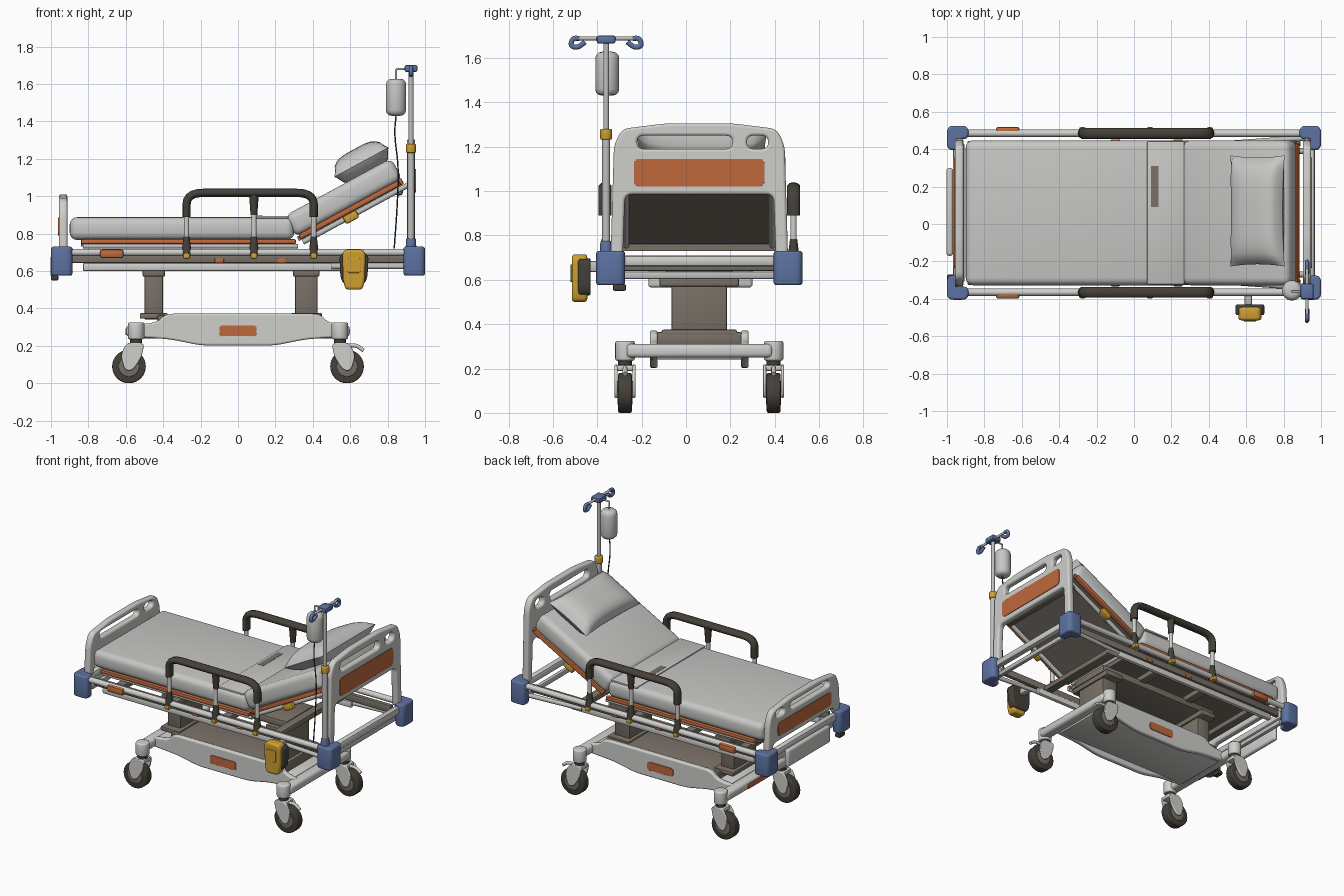
import bpy, bmesh, math
from mathutils import Vector as V, Matrix as M

if "Cube" in bpy.data.objects:
    bpy.data.objects.remove(bpy.data.objects["Cube"])

YC = 0.06                      # bed centreline; the pump makes the model lopsided
TILT = math.radians(28.5)      # backrest angle

def mat(name, r, g, b):
    m = bpy.data.materials.new(name)
    m.diffuse_color = (r, g, b, 1)
    m.use_nodes = True
    m.node_tree.nodes["Principled BSDF"].inputs["Base Color"].default_value = m.diffuse_color
    return m

WHITE = mat("white_plastic", .62, .62, .60)
FABRIC = mat("grey_fabric", .57, .57, .56)
METAL = mat("pale_metal", .52, .52, .51)
ORANGE = mat("orange", .52, .14, .045)
BLUE = mat("blue", .11, .17, .36)
GOLD = mat("gold", .62, .35, .03)
DARK = mat("dark_brown", .06, .051, .041)
BROWN = mat("brown_grey", .19, .165, .135)

def add(name, data, m):
    o = bpy.data.objects.new(name, data)
    bpy.context.collection.objects.link(o)
    data.materials.append(m)
    return o

def from_bm(name, bm, m):
    me = bpy.data.meshes.new(name)
    bm.to_mesh(me)
    bm.free()
    return add(name, me, m)

def box(name, c, d, m, bev=0.0, seg=2, rot=None):
    bm = bmesh.new()
    bmesh.ops.create_cube(bm, size=1, matrix=M.Diagonal((*d, 1)))
    if bev:
        bmesh.ops.bevel(bm, geom=bm.edges[:], offset=bev, segments=seg, profile=.5, affect='EDGES')
    o = from_bm(name, bm, m)
    o.location = c
    if rot:
        o.rotation_euler = rot
    return o

def cyl(name, a, b, r, m, r2=None, bev=0.0, n=24):
    a, b = V(a), V(b)
    bm = bmesh.new()
    bmesh.ops.create_cone(bm, cap_ends=True, segments=n, radius1=r, radius2=r if r2 is None else r2, depth=(b - a).length)
    if bev:
        rim = [e for e in bm.edges if abs(e.verts[0].co.z - e.verts[1].co.z) < 1e-5]
        bmesh.ops.bevel(bm, geom=rim, offset=bev, segments=3, profile=.5, affect='EDGES')
    bm.transform(M.Translation((a + b) / 2) @ (b - a).to_track_quat('Z', 'Y').to_matrix().to_4x4())
    return from_bm(name, bm, m)

def rounded(pts, r, closed, n=5):
    # replace every corner by a short curve
    pts = [V((*p, 0)) if len(p) == 2 else V(p) for p in pts]
    out = []
    for i, p in enumerate(pts):
        if not closed and i in (0, len(pts) - 1):
            out.append(p)
            continue
        a, b = pts[i - 1], pts[(i + 1) % len(pts)]
        s = p + (a - p).normalized() * min(r, (a - p).length * .48)
        e = p + (b - p).normalized() * min(r, (b - p).length * .48)
        out += [s * (1 - t) ** 2 + p * 2 * t * (1 - t) + e * t * t for t in (k / n for k in range(n + 1))]
    return out

def curve(name, loops, closed, m, **kw):
    cu = bpy.data.curves.new(name, 'CURVE')
    for k, v in kw.items():
        setattr(cu, k, v)
    for pts in loops:
        sp = cu.splines.new('POLY')
        sp.points.add(len(pts) - 1)
        for q, p in zip(sp.points, pts):
            q.co = (*p, 1)
        sp.use_cyclic_u = closed
    o = add(name, cu, m)
    bpy.ops.object.select_all(action='DESELECT')
    o.select_set(True)
    bpy.context.view_layer.objects.active = o
    bpy.ops.object.convert(target='MESH')
    return bpy.context.view_layer.objects.active

def tube(name, pts, r, m, bend=.03):
    return curve(name, [rounded(pts, bend, False)], False, m, dimensions='3D', bevel_depth=r, bevel_resolution=3, use_fill_caps=True)

AXES = {'x': M(((0, 0, 1, 0), (1, 0, 0, 0), (0, 1, 0, 0), (0, 0, 0, 1))),
        'y': M(((1, 0, 0, 0), (0, 0, -1, 0), (0, 1, 0, 0), (0, 0, 0, 1))),
        'z': M.Identity(4)}

def slab(name, loops, axis, c, thick, m, bev=.006):
    # loops: list of (points, corner radius); later loops are holes
    o = curve(name, [rounded(p, r, True) for p, r in loops], True, m, dimensions='2D', fill_mode='BOTH',
              extrude=thick / 2 - bev, bevel_depth=bev, bevel_resolution=2, offset=-bev)
    o.data.transform(AXES[axis])
    o.location = c
    return o

def rect(a0, a1, b0, b1):
    return [(a0, b0), (a1, b0), (a1, b1), (a0, b1)]

def incl(u, w):
    # point on the backrest: u along the slope, w off it
    return .31 + u * math.cos(TILT) - w * math.sin(TILT), .78 + u * math.sin(TILT) + w * math.cos(TILT)

# mattress, folded sheet with dark gap, and backrest cushion
box("mattress", (-.30, 0, .827), (1.20, .775, .122), FABRIC, .04, 4)
box("folded_sheet", (.17, 0, .888), (.20, .765, .014), FABRIC, .006, 2)
box("sheet_gap", (.112, .14, .892), (.04, .22, .009), BROWN)
x, z = incl(.325, .065)
box("back_cushion", (x, 0, z), (.65, .775, .13), FABRIC, .04, 4, (0, -TILT, 0))

# pillow with pinched corners
bm = bmesh.new()
for s in (1, -1):
    vs = bmesh.ops.create_grid(bm, x_segments=16, y_segments=20, size=1)['verts']
    for v in vs:
        a, b = v.co.x, v.co.y
        h = max(0, (1 - a ** 4) * (1 - b ** 4)) ** .55
        v.co = (a * .165 * (1 - .07 * (1 - b * b)), b * .297 * (1 - .04 * (1 - a * a)), s * h * .08)
    if s < 0:
        bmesh.ops.reverse_faces(bm, faces=list({f for v in vs for f in v.link_faces}))
bmesh.ops.remove_doubles(bm, verts=bm.verts[:], dist=1e-4)
pillow = from_bm("pillow", bm, FABRIC)
pillow.location, pillow.rotation_euler = (.66, .01, 1.182), (0, -TILT, 0)

# mattress deck: dark panels with orange edges
box("deck_panel", (-.27, 0, .745), (1.14, .72, .03), BROWN)
x, z = incl(.32, -.012)
box("back_panel", (x, 0, z), (.63, .72, .025), BROWN, rot=(0, -TILT, 0))
x2, z2 = incl(.635, -.005)
box("back_end_trim", (x2, 0, z2), (.02, .74, .035), ORANGE, .006, 2, (0, -TILT, 0))
for s in (-1, 1):
    box("deck_trim", (-.265, s * .372, .757), (1.15, .03, .026), ORANGE, .008)
    box("back_trim", (x, s * .372, z + .006), (.61, .03, .03), ORANGE, .008, 2, (0, -TILT, 0))
    p, q = incl(.02, -.04), incl(.66, -.04)
    tube("back_frame_tube", [(p[0], s * .33, p[1]), (q[0], s * .33, q[1])], .015, METAL)
    tube("deck_frame_tube", [(-.83, s * .36, .732), (.32, s * .36, .732)], .012, METAL)
    p = incl(.31, -.045)
    box("back_hinge", (p[0], s * .36, p[1]), (.08, .035, .045), GOLD, .01, 2, (0, -TILT, 0))
box("back_cross_tube", (incl(.6, -.05)[0], 0, incl(.6, -.05)[1]), (.04, .68, .035), BROWN, .012)

# bed frame
for s in (-1, 1):
    tube("upper_side_rail", [(-.92, s * .425, .70), (.92, s * .425, .70)], .02, WHITE)
    box("lower_side_rail", (-.12, s * .36, .622), (1.42, .03, .045), WHITE, .01)
    box("inner_side_rail", (0, s * .37, .668), (1.78, .03, .05), BROWN, .006)
    tube("head_side_rail", [(.5, s * .37, .625), (.92, s * .40, .625)], .015, METAL)
    box("rail_handle", (-.675, s * .437, .692), (.125, .045, .046), ORANGE, .012)
    for xx in (-.10, .235):
        box("rail_button", (xx, s * .385, .655), (.05, .016, .025), ORANGE, .005)
    box("end_rail", (s * .945, 0, .685), (.045, .72, .05), WHITE, .015)
    box("lower_end_rail", (s * .92, 0, .62), (.03, .74, .035), METAL, .01)
for xx in (-.72, -.3, .1, .5):
    box("cross_member", (xx, 0, .66), (.06, .74, .04), BROWN, .008)
box("foot_box", (-.985, .005, .625), (.035, .47, .12), WHITE, .015, 3)
box("foot_pedal", (-.98, -.36, .565), (.04, .06, .03), DARK, .008)

# blue corner bumpers
corner = [(.885, .465), (1, .465), (1, .335), (.93, .335), (.93, .395), (.885, .395)]
for sx in (-1, 1):
    for sy in (-1, 1):
        slab("corner_bumper", [([(sx * a, sy * b) for a, b in corner], .035)], 'z', (0, 0, .653), .155, BLUE, .012)

# head and foot boards with grip holes and an orange panel outside
def board(name, x, zt, zb, slot, panel):
    outline = [(-.345, .70), (-.335, zb), (.335, zb), (.345, .70), (.40, .70), (.385, zt - .10),
               (.35, zt - .025), (.15, zt), (-.15, zt), (-.35, zt - .025), (-.385, zt - .10), (-.40, .70)]
    slab(name, [(outline, .035), (rect(-.28, .15, *slot), .032), (rect(.215, .31, *slot), .032)],
         'x', (x, 0, 0), .045, WHITE, .012)
    s = math.copysign(1, x)
    slab(name + "_panel", [(rect(-.295, .295, *panel), .03)], 'x', (x + s * .023, 0, 0), .008, ORANGE, .001)
board("headboard", .925, 1.305, .985, (1.19, 1.25), (1.02, 1.145))
board("footboard", -.935, 1.01, .755, (.925, .972), (.79, .885))

# side guards
for s in (-1, 1):
    y = s * .425
    g = tube("guard_handrail", [(-.275, 0, .89), (-.275, 0, 1.018), (.405, 0, 1.018), (.405, 0, .89)], .022, DARK, .09)
    g.location.y, g.scale.y = y, 1.4
    cyl("guard_middle_joint", (.085, y, .90), (.085, y, 1.01), .018, DARK, .026)
    for xx in (-.275, .085, .405):
        cyl("guard_post", (xx, y, .72), (xx, y, .91), .014, WHITE)
        cyl("guard_socket", (xx, y, .69), (xx, y, .785), .028, DARK, .016)
        box("guard_latch", (xx, y + s * .01, .68), (.036, .045, .03), GOLD, .008)

# lifting columns and the beam that joins their heads
box("lift_beam", (-.04, 0, .63), (.96, .30, .05), BROWN, .008)
for xx, w in ((-.45, .10), (.365, .12)):
    box("lift_column", (xx, 0, .48), (w, .25, .28), BROWN, .008)
    box("column_head", (xx, 0, .59), (w + .02, .36, .04), BROWN, .008)
    box("column_foot", (xx, 0, .36), (w + .05, .34, .03), BROWN, .008)

# wheeled base
side = [(-.57, .25), (-.57, .312), (-.43, .325), (-.39, .372), (.44, .372), (.48, .325), (.57, .312),
        (.57, .25), (.36, .235), (.2, .202), (-.2, .202), (-.36, .235)]
for s in (-1, 1):
    slab("base_side_cover", [(side, .05)], 'y', (0, s * .205, 0), .035, WHITE, .01)
    slab("base_side_badge", [(rect(-.10, .10, .252, .31), .02)], 'y', (0, s * .223, 0), .009, ORANGE, .001)
    box("base_cross_arm", (s * .56, 0, .28), (.075, .66, .062), WHITE, .02, 3)
box("base_end_badge", (-.598, 0, .275), (.008, .22, .035), ORANGE, .003)
box("base_body", (0, 0, .275), (1.06, .39, .07), WHITE, .01)
box("base_top_cover", (.01, 0, .335), (.88, .385, .06), BROWN, .01)

# castors
for sx in (-1, 1):
    for sy in (-1, 1):
        xs, xw, y = sx * .545, sx * .583, sy * .335
        cyl("castor_stem", (xs, y, .235), (xs, y, .325), .044, WHITE, bev=.01)
        cyl("castor_swivel", (xs, y, .21), (xs, y, .24), .032, DARK)
        cyl("castor_tyre", (xw, y - .031, .09), (xw, y + .031, .09), .09, DARK, bev=.008, n=36)
        cyl("castor_hub", (xw, y - .034, .09), (xw, y + .034, .09), .055, BROWN, bev=.005)
        fork = [(xs - sx * .045, .218), (xs + sx * .05, .218), (xw + sx * .045, .15), (xw + sx * .022, .068),
                (xw - sx * .02, .068), (xs - sx * .03, .14)]
        for k in (-1, 1):
            slab("castor_fork", [(fork, .03)], 'y', (0, y + k * .04, 0), .014, WHITE, .005)
        box("castor_crown", (xs + sx * .005, y, .202), (.085, .09, .028), WHITE, .01)
        if sx > 0:
            tube("castor_brake", [(.58, y, .20), (.63, y, .205), (.672, y, .175)], .011, WHITE)

# drip pole with hooks
PX, PY = .925, -.42
cyl("pole_socket", (PX, PY, .70), (PX, PY, .775), .03, BLUE, .026, .005)
cyl("pole_lower", (PX, PY, .76), (PX, PY, 1.26), .018, METAL)
cyl("pole_upper", (PX, PY, 1.25), (PX, PY, 1.68), .013, METAL)
cyl("pole_clamp", (PX, PY, 1.232), (PX, PY, 1.28), .027, GOLD, bev=.006)
box("pole_cap", (PX, PY, 1.683), (.07, .085, .036), BLUE, .01)
for s in (-1, 1):
    tube("pole_arm", [(PX, PY, 1.688), (PX, PY + s * .13, 1.688)], .009, METAL)
    tube("pole_hook", [(PX, PY + s * .12, 1.688), (PX, PY + s * .15, 1.69), (PX, PY + s * .162, 1.655),
                       (PX, PY + s * .13, 1.645), (PX, PY + s * .095, 1.672)], .012, BLUE, .02)

# drip bag and line
tube("bag_hanger", [(PX, PY, 1.68), (.845, PY, 1.68), (.845, PY, 1.61)], .006, METAL, .01)
cyl("drip_bag", (.845, PY + .005, 1.43), (.845, PY + .005, 1.628), .054, FABRIC, bev=.03)
tube("drip_line", [(.845, PY, 1.43), (.835, PY, 1.33), (.86, PY, 1.15), (.85, PY, .92), (.835, PY, .72)], .004, DARK, .1)

# pump clamped to the side rail
case = [(-.045, -.11), (.045, -.11), (.058, -.06), (.062, .085), (.045, .105), (-.045, .105), (-.062, .085), (-.058, -.06)]
slab("pump_case", [(case, .02)], 'y', (.62, -.54, .61), .07, GOLD, .014)
slab("pump_back", [([(a * 1.25, b * .78) for a, b in case], .02)], 'y', (.62, -.518, .615), .056, DARK, .008)
slab("pump_front_plate", [(rect(-.035, .035, -.02, .06), .012)], 'y', (.62, -.576, .61), .008, GOLD, .002)
box("pump_clamp", (.61, -.46, .66), (.04, .09, .05), METAL, .01)

# shift to the offset centreline and smooth
bpy.ops.object.select_all(action='DESELECT')
for o in bpy.context.collection.objects:
    o.location.y += YC
    o.select_set(True)
    bpy.context.view_layer.objects.active = o
bpy.ops.object.shade_smooth_by_angle(angle=math.radians(38))
